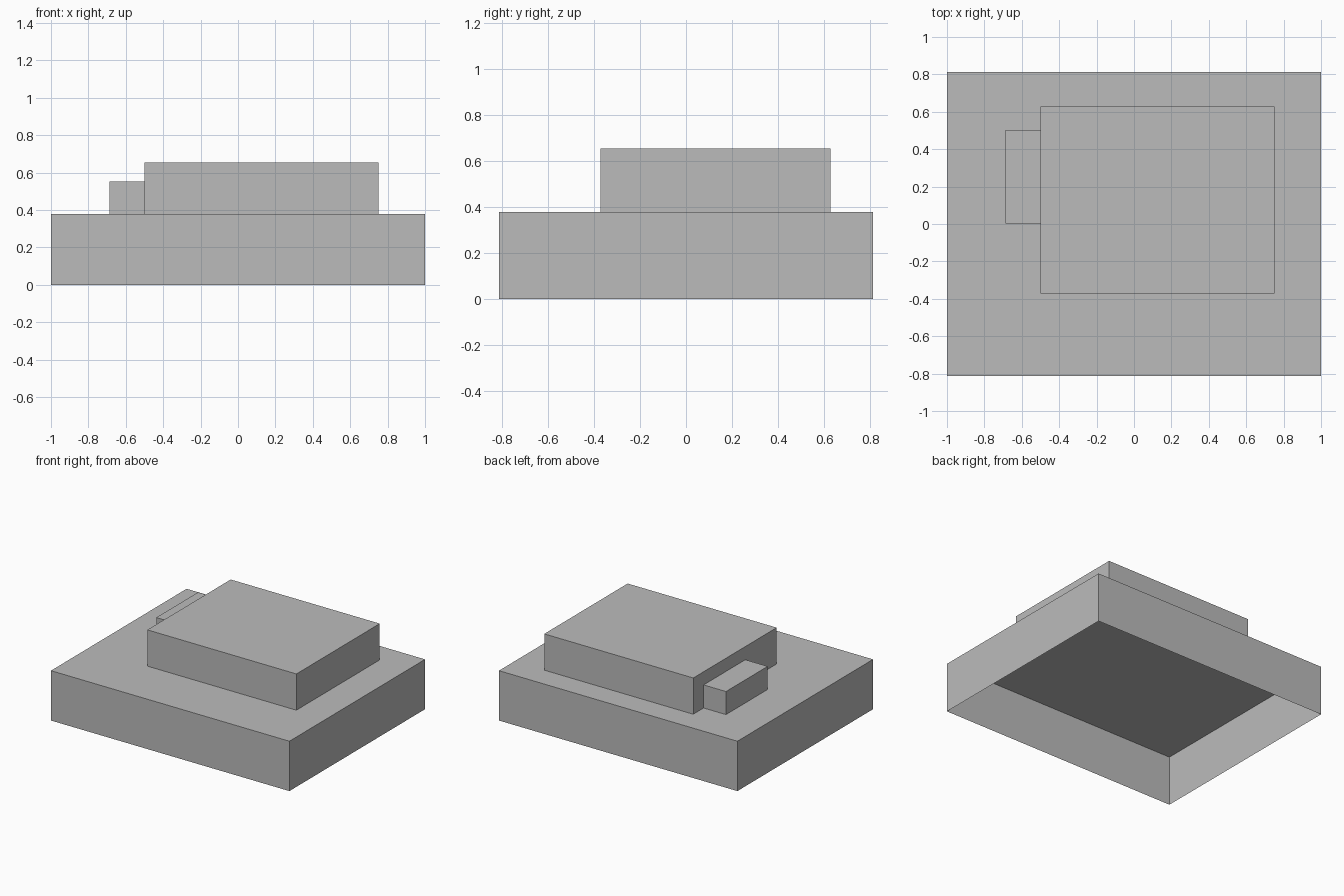
import bpy, bmesh

if "Cube" in bpy.data.objects:
    bpy.data.objects.remove(bpy.data.objects["Cube"])

grey = bpy.data.materials.new("plain grey")
grey.diffuse_color = (0.5, 0.5, 0.5, 1)
grey.use_nodes = True
grey.node_tree.nodes["Principled BSDF"].inputs["Base Color"].default_value = grey.diffuse_color


def open_box(name, x0, x1, y0, y1, z0, z1):
    """Thin-walled box without a bottom face."""
    bm = bmesh.new()
    bmesh.ops.create_cube(bm, size=1)
    for v in bm.verts:
        v.co = (x1 if v.co.x > 0 else x0,
                y1 if v.co.y > 0 else y0,
                z1 if v.co.z > 0 else z0)
    bottom = [f for f in bm.faces if f.normal.z < -0.5]
    bmesh.ops.delete(bm, geom=bottom, context='FACES_ONLY')
    mesh = bpy.data.meshes.new(name)
    bm.to_mesh(mesh)
    bm.free()
    mesh.materials.append(grey)
    obj = bpy.data.objects.new(name, mesh)
    bpy.context.collection.objects.link(obj)


# wide lower storey, hollow and open underneath
open_box("base_block", -1, 1, -0.8125, 0.8125, 0, 0.378)
# large block on the roof, set toward the back right
open_box("upper_block", -0.5, 0.75, -0.372, 0.627, 0.378, 0.653)
# small block against the left side of the upper block
open_box("side_block", -0.6875, -0.5, 0.003, 0.503, 0.378, 0.553)
